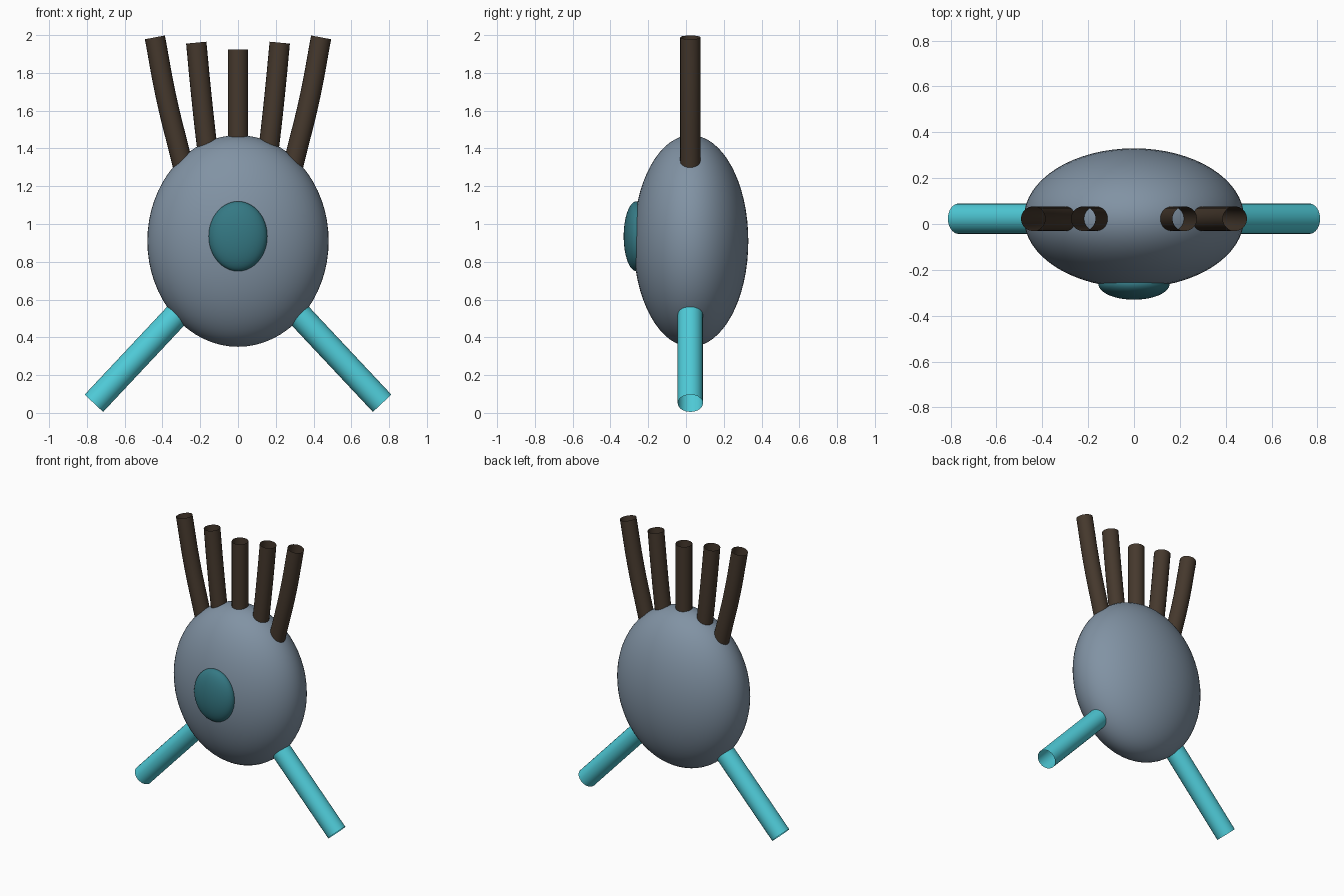
import bpy

if "Cube" in bpy.data.objects:
    bpy.data.objects.remove(bpy.data.objects["Cube"])

Y = 0.023  # depth of the limbs' and hair's common plane


def material(name, rgb):
    mat = bpy.data.materials.new(name)
    mat.diffuse_color = (*rgb, 1)
    mat.use_nodes = True
    mat.node_tree.nodes["Principled BSDF"].inputs["Base Color"].default_value = mat.diffuse_color
    return mat


SLATE = material("slate", (0.22, 0.29, 0.37))
TEAL = material("teal", (0.035, 0.19, 0.23))
CYAN = material("cyan", (0.08, 0.61, 0.70))
BROWN = material("brown", (0.06, 0.04, 0.026))


def ellipsoid(name, centre, radii, mat):
    bpy.ops.mesh.primitive_uv_sphere_add(segments=64, ring_count=32, radius=1, location=centre)
    obj = bpy.context.object
    obj.name = name
    obj.scale = radii
    bpy.ops.object.transform_apply(location=False, rotation=False, scale=True)
    bpy.ops.object.shade_smooth()
    obj.data.materials.append(mat)


def tube(name, points, radius, mat, side=1):
    """Open-ended round tube through (x, z) points."""
    curve = bpy.data.curves.new(name, 'CURVE')
    curve.dimensions = '3D'
    curve.bevel_depth = radius
    curve.bevel_resolution = 8
    curve.use_fill_caps = False
    spline = curve.splines.new('BEZIER')
    spline.bezier_points.add(len(points) - 1)
    for bp, (x, z) in zip(spline.bezier_points, points):
        bp.co = (side * x, Y, z)
        bp.handle_left_type = bp.handle_right_type = 'AUTO'
    curve.materials.append(mat)
    obj = bpy.data.objects.new(name, curve)
    bpy.context.collection.objects.link(obj)


# Body and the single front eye
ellipsoid("body", (0, 0.026, 0.91), (0.48, 0.304, 0.56), SLATE)
ellipsoid("eye", (0, -0.262, 0.935), (0.155, 0.068, 0.185), TEAL)

# Splayed legs and mirrored hair strands
for side, label in ((-1, "left"), (1, "right")):
    tube(f"{label}_leg", [(0.29, 0.555), (0.763, 0.051)], 0.067, CYAN, side)
    tube(f"{label}_outer_hair",
         [(0.27, 1.22), (0.298, 1.335), (0.379, 1.665), (0.44, 1.988)], 0.054, BROWN, side)
    tube(f"{label}_inner_hair",
         [(0.152, 1.32), (0.165, 1.42), (0.195, 1.69), (0.221, 1.96)], 0.054, BROWN, side)

# Central hair strand
tube("centre_hair", [(0, 1.4), (0, 1.925)], 0.054, BROWN)
